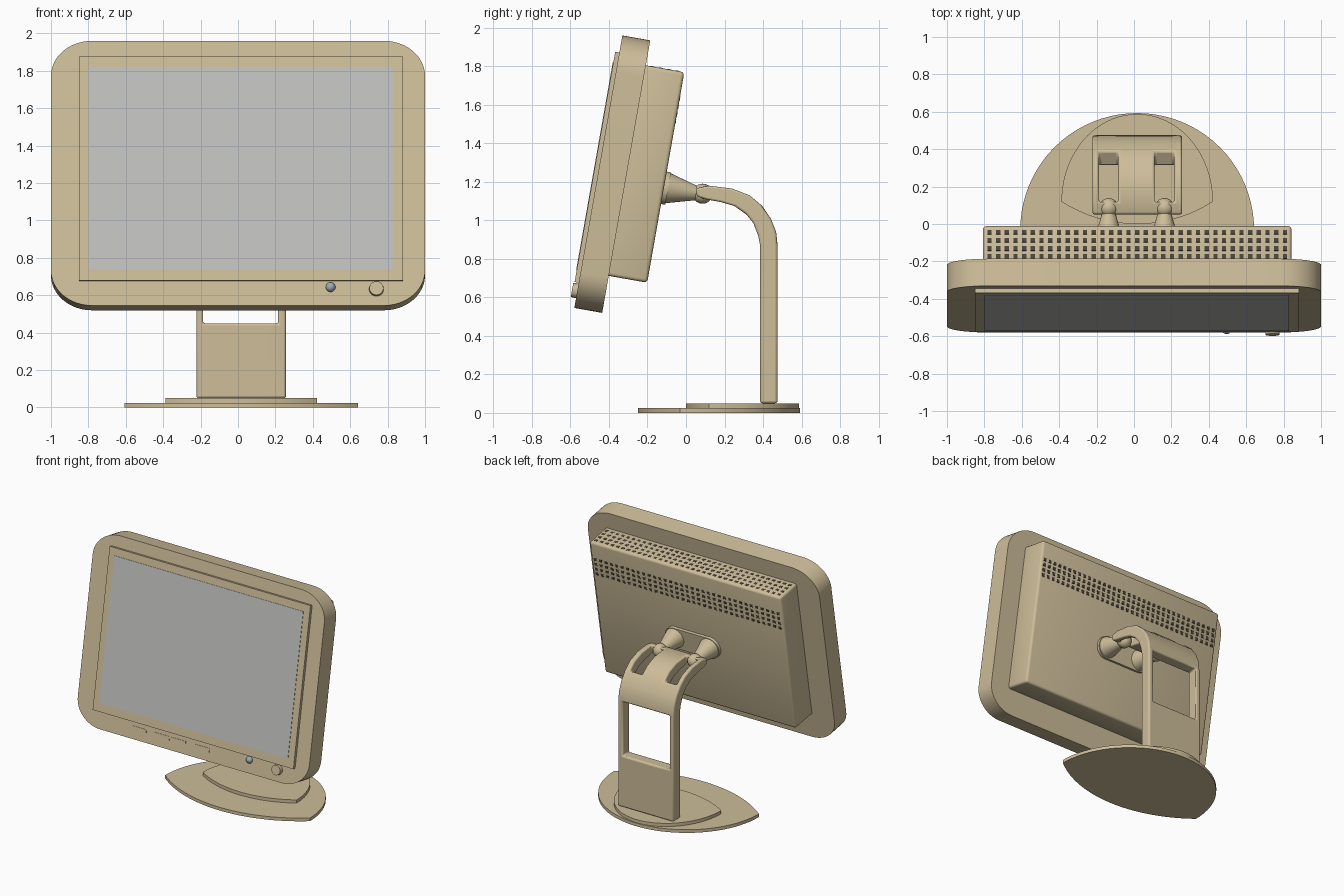
import bpy, bmesh
from math import radians, sin, cos, pi, sqrt, asin
from mathutils import Matrix, Vector

if "Cube" in bpy.data.objects:
    bpy.data.objects.remove(bpy.data.objects["Cube"])


def material(name, rgb):
    m = bpy.data.materials.new(name)
    m.use_nodes = True
    m.diffuse_color = (*rgb, 1)
    bsdf = m.node_tree.nodes["Principled BSDF"]
    bsdf.inputs["Base Color"].default_value = (*rgb, 1)
    bsdf.inputs["Roughness"].default_value = 0.6
    return m


BEIGE = material("beige plastic", (0.61, 0.51, 0.32))
GREY = material("screen grey", (0.53, 0.53, 0.52))
DARK = material("vent dark", (0.07, 0.06, 0.045))
LED = material("indicator blue grey", (0.36, 0.4, 0.47))

# Display space: (across, up the panel, depth behind the bezel front)
SWAP = Matrix(((1, 0, 0, 0), (0, 0, 1, 0), (0, 1, 0, 0), (0, 0, 0, 1)))
TILT = Matrix.Translation((0, -0.58, 0.545)) @ Matrix.Rotation(radians(-10), 4, 'X') @ SWAP
MID = 0.017


def finish(name, bm, mat, matrix=Matrix()):
    bm.transform(matrix)
    bmesh.ops.recalc_face_normals(bm, faces=bm.faces)
    me = bpy.data.meshes.new(name)
    bm.to_mesh(me)
    bm.free()
    me.materials.append(mat)
    me.shade_smooth()
    me.set_sharp_from_angle(angle=radians(32))
    ob = bpy.data.objects.new(name, me)
    bpy.context.collection.objects.link(ob)
    return ob


def prism(name, outline, low, high, mat, matrix=Matrix(), bevel=0):
    bm = bmesh.new()
    face = bm.faces.new([bm.verts.new((x, y, low)) for x, y in outline])
    top = bmesh.ops.extrude_face_region(bm, geom=[face])["geom"]
    bmesh.ops.translate(bm, vec=(0, 0, high - low),
                        verts=[v for v in top if isinstance(v, bmesh.types.BMVert)])
    if bevel:
        bmesh.ops.bevel(bm, geom=list(bm.edges), offset=bevel, segments=3,
                        profile=0.5, affect='EDGES')
    return finish(name, bm, mat, matrix)


def rect(x0, x1, y0, y1, rx=0, ry=None, steps=12):
    if not rx:
        return [(x0, y0), (x1, y0), (x1, y1), (x0, y1)]
    ry = ry or rx
    pts = []
    for k, (cx, cy) in enumerate([(x1 - rx, y1 - ry), (x0 + rx, y1 - ry),
                                  (x0 + rx, y0 + ry), (x1 - rx, y0 + ry)]):
        for i in range(steps + 1):
            a = (k + i / steps) * pi / 2
            pts.append((cx + rx * cos(a), cy + ry * sin(a)))
    return pts


def cone(name, r1, r2, low, high, x, up, mat, sides=32):
    bm = bmesh.new()
    bmesh.ops.create_cone(bm, cap_ends=True, segments=sides, radius1=r1, radius2=r2,
                          depth=high - low,
                          matrix=Matrix.Translation((x, up, (low + high) / 2)))
    return finish(name, bm, mat, TILT)


def ball(name, radius, x, up, depth, mat):
    bm = bmesh.new()
    bmesh.ops.create_uvsphere(bm, u_segments=24, v_segments=16, radius=radius,
                              matrix=Matrix.Translation((x, up, depth)))
    return finish(name, bm, mat, TILT)


# Bezel with a recess for the buttons
bezel = prism("bezel", rect(-1, 1, 0, 1.437, 0.22, 0.19), 0, 0.147, BEIGE, TILT)
cutter = prism("recess_cutter", rect(-0.55, 0.165, 0.05, 0.115, 0.012, steps=4),
               -0.05, 0.015, BEIGE, TILT)
cutter.hide_render = True
mod = bezel.modifiers.new("recess", 'BOOLEAN')
mod.operation, mod.solver, mod.object = 'DIFFERENCE', 'EXACT', cutter
graph = bpy.context.evaluated_depsgraph_get()
cut_mesh = bpy.data.meshes.new_from_object(bezel.evaluated_get(graph))
bezel.modifiers.clear()
bezel.data = cut_mesh
bpy.data.objects.remove(cutter)

# Raised screen surround, screen and rear housing
prism("screen_surround", rect(-0.85, 0.883, 0.133, 1.347), -0.022, 0.01, BEIGE, TILT)
prism("screen", rect(-0.8, 0.83, 0.195, 1.29), -0.025, -0.02, GREY, TILT)
prism("rear_housing", rect(MID - 0.825, MID + 0.825, 0.195, 1.305), 0.12, 0.35,
      BEIGE, TILT, bevel=0.018)

# Buttons, indicator and knob
for x0 in (-0.52, -0.32, -0.18, 0.025):
    prism("button", rect(x0, x0 + 0.125, 0.068, 0.097), -0.003, 0.02, BEIGE, TILT)
ball("indicator", 0.026, 0.495, 0.1, 0, LED)
cone("knob", 0.037, 0.04, -0.028, 0.01, 0.74, 0.09, BEIGE)

# Vent holes on the top and the back of the housing
bm = bmesh.new()
HOLE = 0.0115


def hole(centre, across, along):
    bm.faces.new([bm.verts.new(centre + across * a * HOLE + along * b * HOLE)
                  for a, b in ((-1, -1), (1, -1), (1, 1), (-1, 1))])


X, UP, BACK = Vector((1, 0, 0)), Vector((0, 1, 0)), Vector((0, 0, 1))
for i in range(35):
    x = MID - 0.79 + i * 1.58 / 34
    for k in range(4):
        hole(Vector((x, 1.307, 0.315 - 0.044 * k)), X, BACK)
        hole(Vector((x, 1.165 - 0.04 * k, 0.352)), X, UP)
solid = bmesh.ops.extrude_face_region(bm, geom=list(bm.faces))["geom"]
bmesh.ops.translate(bm, vec=(0, -0.004, -0.004),
                    verts=[v for v in solid if isinstance(v, bmesh.types.BMVert)])
finish("vent_holes", bm, DARK, TILT)

# Swivel mount: plate, two tapered arms and ball joints
ARMS = (-0.135, 0.163)
prism("mount_plate", rect(ARMS[0] - 0.085, ARMS[1] + 0.085, 0.61, 0.78, 0.084),
      0.34, 0.372, BEIGE, TILT)
for x in ARMS:
    cone("mount_arm", 0.085, 0.032, 0.35, 0.54, x, 0.697, BEIGE)
    ball("ball_joint", 0.052, x, 0.7, 0.553, BEIGE)

# Stand: curved strip with a window and two slots; rows are outer and inner (y, z)
ROWS = [((.475, .05), (.385, .05)), ((.475, .45), (.385, .45)),
        ((.475, .87), (.385, .87)), ((.468, .94), (.375, .92)),
        ((.44, 1.01), (.35, .985)), ((.39, 1.08), (.31, 1.035)),
        ((.33, 1.13), (.25, 1.075)), ((.24, 1.165), (.18, 1.095)),
        ((.12, 1.18), (.10, 1.11)), ((.05, 1.165), (.055, 1.125))]
COLS = (-0.222, -0.187, -0.085, 0.11, 0.215, 0.257)
bm = bmesh.new()
outer = [[bm.verts.new((x, *o)) for x in COLS] for o, _ in ROWS]
inner = [[bm.verts.new((x, *n)) for x in COLS] for _, n in ROWS]
filled = {(r, c) for r in range(len(ROWS) - 1) for c in range(len(COLS) - 1)
          if not (r == 1 and 0 < c < 4) and not (5 <= r <= 7 and c in (1, 3))}
for r, c in filled:
    ring = [(r, c), (r, c + 1), (r + 1, c + 1), (r + 1, c)]
    for side in (outer, inner):
        bm.faces.new([side[a][b] for a, b in ring])
    for k, beside in enumerate([(r - 1, c), (r, c + 1), (r + 1, c), (r, c - 1)]):
        if beside not in filled:
            (a, b), (d, e) = ring[k], ring[(k + 1) % 4]
            bm.faces.new([outer[a][b], outer[d][e], inner[d][e], inner[a][b]])
stand = finish("stand", bm, BEIGE)
soften = stand.modifiers.new("soft edges", 'BEVEL')
soften.width, soften.segments = 0.012, 3
soften.limit_method, soften.angle_limit = 'ANGLE', radians(50)


# Base: two stacked plates with a rounded back and a shallow curved front
def lens(half, tip, back, front, steps=40):
    sag = tip - front
    radius = (half * half + sag * sag) / (2 * sag)
    spread = asin(half / radius)
    pts = [(MID + half * cos(pi * i / steps), tip + (back - tip) * sin(pi * i / steps))
           for i in range(steps + 1)]
    for i in range(1, steps):
        a = spread * (2 * i / steps - 1)
        pts.append((MID + radius * sin(a), front + radius * (1 - cos(a))))
    return pts


prism("base_plate", lens(0.625, -0.03, 0.593, -0.25), 0, 0.025, BEIGE)
prism("base_step", lens(0.405, 0.12, 0.588, 0.0), 0.025, 0.05, BEIGE)
